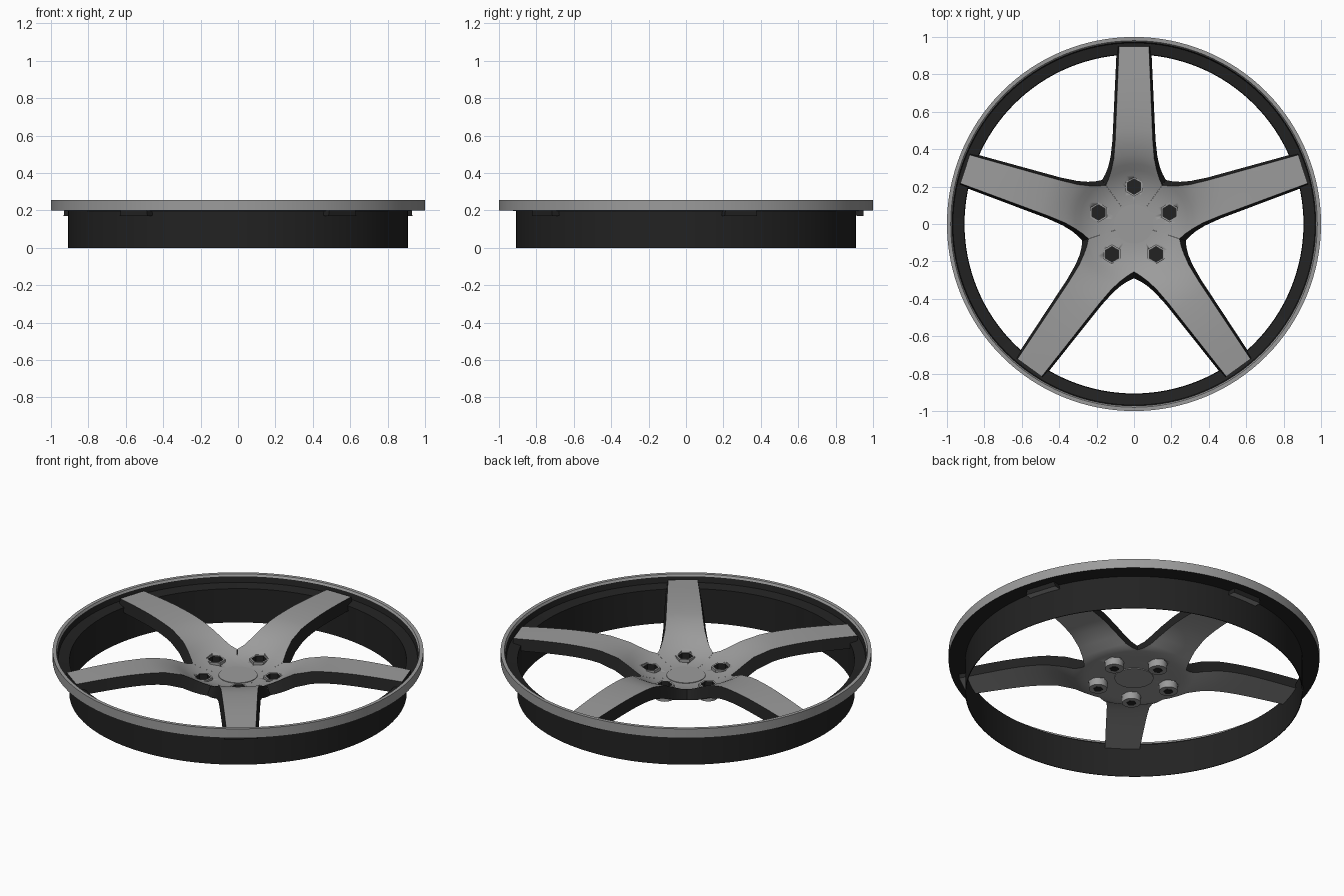
import bpy, bmesh, math
from mathutils import Vector, Matrix

if "Cube" in bpy.data.objects:
    bpy.data.objects.remove(bpy.data.objects["Cube"])


def material(name, v):
    m = bpy.data.materials.new(name)
    m.diffuse_color = (v, v, v, 1)
    m.use_nodes = True
    m.node_tree.nodes["Principled BSDF"].inputs["Base Color"].default_value = m.diffuse_color
    return m


SILVER = material("silver grey", 0.33)
DARK = material("near black", 0.016)


def finish(bm, name, mats, angle=35, normals=True):
    bmesh.ops.remove_doubles(bm, verts=bm.verts, dist=1e-5)
    if normals:
        bmesh.ops.recalc_face_normals(bm, faces=bm.faces)
    me = bpy.data.meshes.new(name)
    bm.to_mesh(me)
    bm.free()
    ob = bpy.data.objects.new(name, me)
    bpy.context.collection.objects.link(ob)
    for m in mats:
        me.materials.append(m)
    smooth(ob, angle)
    return ob


def smooth(ob, angle):
    bpy.ops.object.select_all(action='DESELECT')
    ob.select_set(True)
    bpy.context.view_layer.objects.active = ob
    bpy.ops.object.shade_smooth_by_angle(angle=math.radians(angle))


def lathe(name, profile, mat, n=128):
    bm = bmesh.new()
    vs = [bm.verts.new((r, 0, z)) for r, z in profile]
    es = [bm.edges.new(p) for p in zip(vs, vs[1:])]
    bmesh.ops.spin(bm, geom=vs + es, cent=(0, 0, 0), axis=(0, 0, 1),
                   angle=2 * math.pi, steps=n)
    return finish(bm, name, [mat])


def interp(table, x):
    # smooth cubic interpolation through profile points
    n = len(table)
    for i in range(n - 1):
        (x0, y0), (x1, y1) = table[i], table[i + 1]
        if x <= x1 or i == n - 2:
            def slope(j):
                a, b = table[max(j - 1, 0)], table[min(j + 1, n - 1)]
                return (b[1] - a[1]) / (b[0] - a[0])
            h = x1 - x0
            t = min(max((x - x0) / h, 0), 1)
            return ((2*t**3 - 3*t*t + 1) * y0 + (t**3 - 2*t*t + t) * h * slope(i)
                    + (3*t*t - 2*t**3) * y1 + (t**3 - t*t) * h * slope(i + 1))


# Rim: bright lip and dark barrel
lathe("rim_lip", [(0.974, 0.243), (0.98, 0.255), (1.0, 0.255), (1.0, 0.2)], SILVER)
lathe("rim_barrel", [(1.0, 0.2), (0.91, 0.198), (0.91, 0.0)], DARK)
lathe("rim_inner_seat", [(0.974, 0.243), (0.968, 0.21), (0.909, 0.2), (0.906, 0.0), (0.91, 0.0)], DARK)

# Spoke star: height profiles and half outlines, local to one spoke
TOP_Z = [(0, .108), (.12, .109), (.2, .122), (.27, .152), (.35, .203),
         (.42, .228), (.5, .241), (.65, .247), (.8, .243), (.95, .234)]
BOT_Z = [(0, .092), (.2, .094), (.3, .1), (.4, .15), (.5, .176), (.65, .184), (.95, .17)]
TOP_EDGE = [(.207, .150), (.245, .134), (.288, .121), (.35, .108), (.45, .100)]
BOT_EDGE = [(.235, .171), (.265, .154), (.305, .138), (.36, .125), (.45, .115)]
AXIS_U = [.26, .29, .32, .37, .45]
COLS = 8


def rows(edge, tip_v):
    out = []
    e0 = edge[0]
    for t in (0, .25, .45, .6, .75, .88):          # hub wedge
        out.append((e0[0] * t, e0[1] * t, AXIS_U[0] * t))
    out += [(u, v, a) for (u, v), a in zip(edge, AXIS_U)]
    v0 = edge[-1][1]
    for i in range(1, 11):                         # spoke arm
        u = .45 + .05 * i
        out.append((u, v0 + (tip_v - v0) * i / 10, u))
    return out


def sheet(edge, tip_v, ztab):
    grid = []
    for u, v, a in rows(edge, tip_v):
        line = []
        for c in range(-COLS, COLS + 1):
            f = c / COLS
            x, y = a + (u - a) * f * f, v * f
            line.append((x, y, interp(ztab, math.hypot(x, y))))
        grid.append(line)
    return grid


def star():
    bm = bmesh.new()
    top = sheet(TOP_EDGE, .080, TOP_Z)
    bot = sheet(BOT_EDGE, .092, BOT_Z)
    first_wall = 6
    for k in range(5):
        rot = Matrix.Rotation(math.radians(90 + 72 * k), 4, 'Z')

        def face(pts, mi):
            uniq = []
            for p in pts:
                if not any((Vector(p) - Vector(q)).length < 1e-6 for q in uniq):
                    uniq.append(p)
            if len(uniq) > 2:
                f = bm.faces.new([bm.verts.new(rot @ Vector(p)) for p in uniq])
                f.material_index = mi
        for g in (top, bot):
            for i in range(len(g) - 1):
                for c in range(2 * COLS):
                    face((g[i][c], g[i + 1][c], g[i + 1][c + 1], g[i][c + 1]), 0)
        for s in (0, -1):                          # dark side walls
            for i in range(first_wall, len(top) - 1):
                face((top[i][s], top[i + 1][s], bot[i + 1][s], bot[i][s]), 1)
        for c in range(2 * COLS):                  # dark tip
            face((top[-1][c], top[-1][c + 1], bot[-1][c + 1], bot[-1][c]), 1)
    return finish(bm, "spokes_and_hub", [SILVER, DARK])


spokes = star()


def hexagon(bm, k, r, z0, z1, caps, mi=0, n=6):
    a = math.radians(90 + 72 * k)
    c = Vector((.2 * math.cos(a), .2 * math.sin(a), 0))
    ring = []
    for z, rad in ((z0, r), (z1, r)):
        ring.append([bm.verts.new(c + Vector((rad * math.cos(math.pi / 2 + 2 * math.pi * i / n),
                                              rad * math.sin(math.pi / 2 + 2 * math.pi * i / n), z)))
                     for i in range(n)])
    for i in range(n):
        j = (i + 1) % n
        bm.faces.new((ring[0][i], ring[0][j], ring[1][j], ring[1][i])).material_index = mi
    if caps:
        bm.faces.new(ring[0][::-1]).material_index = mi
        bm.faces.new(ring[1]).material_index = mi
    return ring


# Cut the five bolt holes in the hub
bm = bmesh.new()
for k in range(5):
    hexagon(bm, k, .05, 0.0, .3, True)
cutter = finish(bm, "bolt_hole_cutter", [SILVER])
cutter.hide_render = True
mod = spokes.modifiers.new("bolt_holes", 'BOOLEAN')
mod.operation = 'DIFFERENCE'
mod.solver = 'EXACT'
mod.object = cutter
bpy.context.view_layer.objects.active = spokes
bpy.ops.object.modifier_move_to_index(modifier=mod.name, index=0)
bpy.ops.object.modifier_apply(modifier=mod.name)
bpy.data.objects.remove(cutter)

# Bolts: hexagonal collars above, round barrels below, dark recessed sockets
bm = bmesh.new()
for k in range(5):
    lo = hexagon(bm, k, .053, .085, .13, False)
    inn = hexagon(bm, k, .041, .085, .13, False, 1)
    for i in range(6):
        j = (i + 1) % 6
        bm.faces.new((lo[1][i], lo[1][j], inn[1][j], inn[1][i]))
    hexagon(bm, k, .05, .05, .09, True, 0, 24)
    hexagon(bm, k, .041, .086, .092, True, 1)
    hexagon(bm, k, .026, .047, .052, True, 1)
finish(bm, "wheel_bolts", [SILVER, DARK], 30)

# Centre cap disc, showing on both sides of the hub
lathe("centre_cap", [(0, .112), (.105, .112), (.105, .088), (0, .088)], SILVER, 48)
